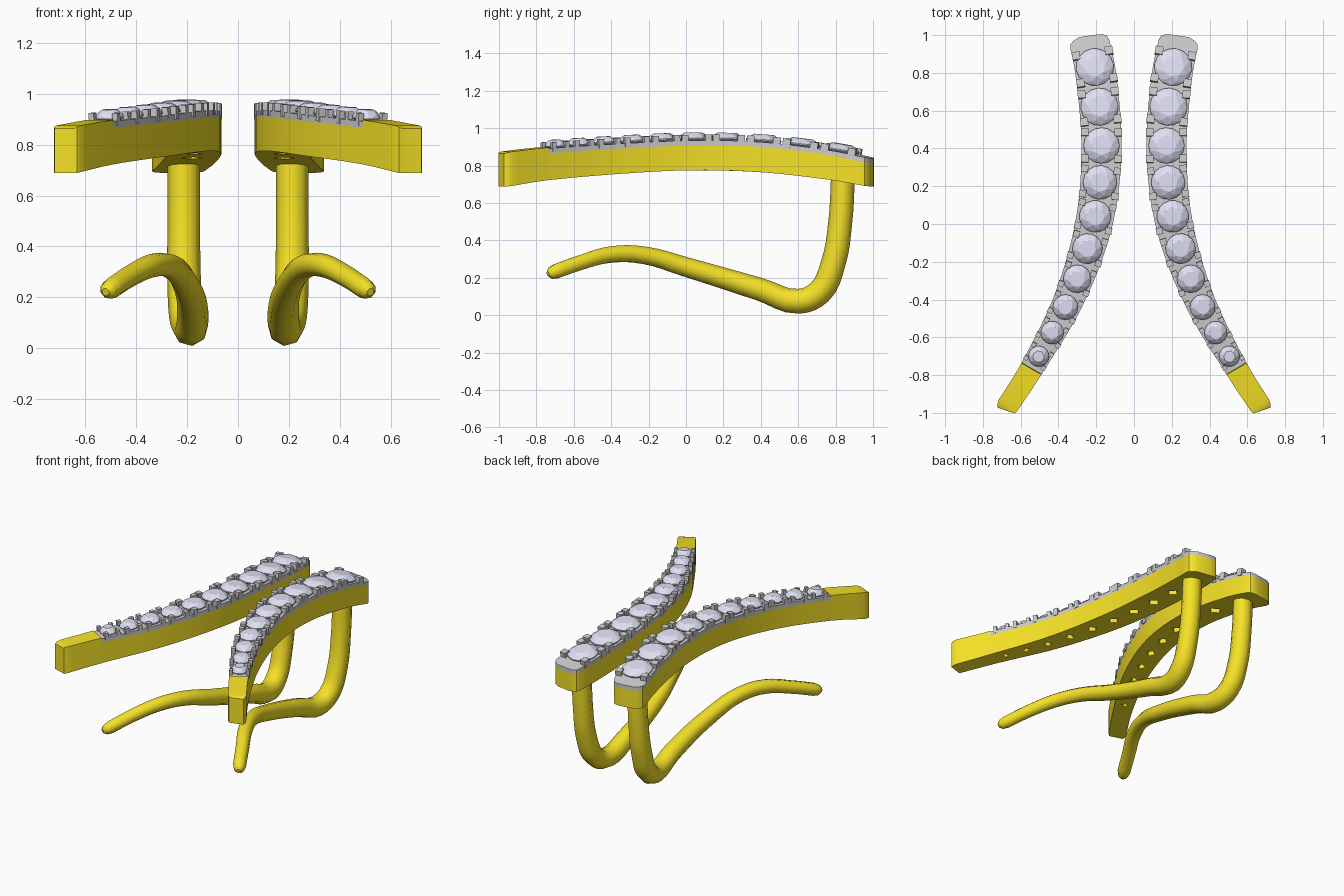
import bpy, bmesh, math
from mathutils import Vector, Matrix

if "Cube" in bpy.data.objects:
    bpy.data.objects.remove(bpy.data.objects["Cube"])

# Stations along one bar: y, centre x, half width, top z, bottom z
BAR = [(-.985, .683, .057, .872, .688), (-.77, .545, .061, .897, .722), (-.4, .345, .08, .922, .755),
       (0, .213, .098, .940, .775), (.4, .172, .106, .932, .765), (.8, .203, .107, .885, .722),
       (1.0, .245, .105, .845, .688)]
# Stones: y, radius
STONES = [(.83, .1), (.62, .1), (.415, .095), (.22, .09), (.04, .085),
          (-.13, .08), (-.29, .074), (-.44, .067), (-.575, .061), (-.7, .055)]
PLATE = .032
TIP_Y = -.765


def material(name, rgb):
    m = bpy.data.materials.new(name)
    m.diffuse_color = (*rgb, 1)
    m.use_nodes = True
    m.node_tree.nodes["Principled BSDF"].inputs["Base Color"].default_value = m.diffuse_color
    return m


GOLD = material("gold", (.92, .76, .02))
GEM = material("gem", (.74, .74, .9))
SILVER = material("silver", (.62, .62, .62))


def bar_at(y):
    """Smooth (x, half width, top, bottom) at y."""
    i = max(j for j in range(len(BAR) - 1) if BAR[j][0] <= y or j == 0)
    a, b = BAR[i], BAR[i + 1]
    p, n = BAR[max(i - 1, 0)], BAR[min(i + 2, len(BAR) - 1)]
    d = b[0] - a[0]
    t = (y - a[0]) / d
    out = []
    for k in range(1, 5):
        ma = (b[k] - p[k]) / (b[0] - p[0]) * d
        mb = (n[k] - a[k]) / (n[0] - a[0]) * d
        out.append((2*t**3 - 3*t*t + 1) * a[k] + (t**3 - 2*t*t + t) * ma
                   + (3*t*t - 2*t**3) * b[k] + (t**3 - t*t) * mb)
    return out


def frame(y):
    """Matrix on the bar top: x across, y along, z out."""
    e = .01
    a, b = bar_at(max(y - e, -.985)), bar_at(min(y + e, 1))
    along = Vector((b[0] - a[0], 2 * e, b[2] - a[2])).normalized()
    across = Vector((along.y, -along.x, 0)).normalized()
    c = bar_at(y)
    m = Matrix((across, along, across.cross(along))).transposed().to_4x4()
    m.translation = (c[0], y, c[2])
    return m


def finish(bm, name, mat, smooth=None):
    bmesh.ops.recalc_face_normals(bm, faces=bm.faces)
    me = bpy.data.meshes.new(name)
    bm.to_mesh(me)
    bm.free()
    ob = bpy.data.objects.new(name, me)
    bpy.context.collection.objects.link(ob)
    me.materials.append(mat)
    if smooth:
        soften(ob, smooth)
    return ob


def soften(ob, angle):
    me = ob.data
    me.polygons.foreach_set("use_smooth", [True] * len(me.polygons))
    me.set_sharp_from_angle(angle=math.radians(angle))


def mirror(ob):
    ob.modifiers.new("pair", 'MIRROR').use_mirror_merge = False


def skin(bm, rings):
    """Join equal rings into a closed tube with end caps."""
    vs = [[bm.verts.new(p) for p in r] for r in rings]
    n = len(vs[0])
    for a, b in zip(vs, vs[1:]):
        for i in range(n):
            bm.faces.new((a[i], a[(i + 1) % n], b[(i + 1) % n], b[i]))
    bm.faces.new(vs[0])
    bm.faces.new(vs[-1])


def section(y, low, high, k=1):
    x, hw, _, _ = bar_at(y)
    side = frame(y).to_3x3().col[0] * hw * k
    c = Vector((x, y, 0))
    return [c - side + Vector((0, 0, low)), c + side + Vector((0, 0, low)),
            c + side + Vector((0, 0, high)), c - side + Vector((0, 0, high))]


# Station list with rounded plan at both ends
body_ys = [(-.985, .72), (-.978, .9), (-.96, 1)] + [(-.92, 1), (-.84, 1), (TIP_Y - .002, 1), (TIP_Y, 1)]
plate_ys = [(TIP_Y + i * (.955 - TIP_Y) / 26, 1) for i in range(27)]
plate_ys += [(.975, .93), (.988, .75), (.996, .45)]

# Gold bar, stepped down behind the tip to seat the setting
bm = bmesh.new()
rings = []
for y, k in body_ys + plate_ys[1:]:
    _, _, top, low = bar_at(y)
    rings.append(section(y, low, top - (PLATE if y >= TIP_Y else (1 - k) * .03), k))
skin(bm, rings)
bar = finish(bm, "gold_bar", GOLD)

# Small openings under the stones
bm = bmesh.new()
for y, r in STONES[1:]:
    bmesh.ops.create_cone(bm, cap_ends=True, segments=4, radius1=r * .4, radius2=r * .4, depth=.4,
                          matrix=frame(y) @ Matrix.Translation((0, 0, -.15)))
cutter = finish(bm, "opening_cutter", GOLD)
cutter.hide_render = True
mod = bar.modifiers.new("openings", 'BOOLEAN')
mod.operation, mod.solver, mod.object = 'DIFFERENCE', 'EXACT', cutter
bpy.context.view_layer.objects.active = bar
bpy.ops.object.modifier_apply(modifier="openings")
bpy.data.objects.remove(cutter)
soften(bar, 30)
mirror(bar)

# Grey setting plate
bm = bmesh.new()
skin(bm, [section(y, bar_at(y)[2] - PLATE, bar_at(y)[2] - .006, k) for y, k in plate_ys])
mirror(finish(bm, "setting_plate", SILVER, 30))

# Four square prongs round each stone
bm = bmesh.new()
for y, r in STONES:
    hw = bar_at(y)[1]
    s = r * .42
    for sx in (-1, 1):
        for sy in (-1, 1):
            m = frame(y) @ Matrix.Translation((sx * (hw - s * .45), sy * r * .74, 0))
            bmesh.ops.create_cube(bm, size=1, matrix=m @ Matrix.Diagonal((s, s, .05, 1)))
mirror(finish(bm, "prongs", SILVER))

# Faceted round stones: table, crown, girdle, pavilion
bm = bmesh.new()
for y, r in STONES:
    m = frame(y)
    def ring(n, rad, z, turn=0):
        return [bm.verts.new(m @ Vector((rad * math.cos(2 * math.pi * (i + turn) / n),
                                         rad * math.sin(2 * math.pi * (i + turn) / n), z))) for i in range(n)]
    table = ring(8, r * .56, .036)
    mid = ring(8, r * .82, .024, .5)
    girdle = ring(16, r, .008)
    low = ring(16, r, .002)
    tip = bm.verts.new(m @ Vector((0, 0, -r * .85)))
    bm.faces.new(table)
    for i in range(8):
        j = (i + 1) % 8
        g = [girdle[(2 * i + k) % 16] for k in range(3)]
        bm.faces.new((table[i], mid[i], table[j]))
        bm.faces.new((mid[i], g[0], g[1]))
        bm.faces.new((mid[i], g[1], g[2]))
        bm.faces.new((table[j], mid[i], g[2], mid[j]))
    for i in range(16):
        j = (i + 1) % 16
        bm.faces.new((girdle[i], low[i], low[j], girdle[j]))
        bm.faces.new((low[i], tip, low[j]))
mirror(finish(bm, "stones", GEM))

# Bent wire that hooks behind the ear: x, y, z, radius
WIRE = [(.213, .84, .76, .064), (.213, .825, .5, .064), (.212, .785, .27, .066), (.203, .715, .125, .068),
        (.188, .6, .075, .067), (.178, .4, .137, .062), (.208, 0, .258, .053), (.262, -.22, .32, .048),
        (.335, -.4, .325, .046), (.425, -.56, .283, .043), (.495, -.69, .237, .042),
        (.512, -.72, .226, .034), (.521, -.737, .22, .016)]
cu = bpy.data.curves.new("ear_wire", 'CURVE')
cu.dimensions = '3D'
cu.bevel_depth = 1
cu.bevel_resolution = 2
cu.resolution_u = 4
cu.use_fill_caps = True
sp = cu.splines.new('BEZIER')
sp.bezier_points.add(len(WIRE) - 1)
for bp, (x, y, z, r) in zip(sp.bezier_points, WIRE):
    bp.co = (x, y, z)
    bp.radius = r
    bp.handle_left_type = bp.handle_right_type = 'AUTO'
cu.materials.append(GOLD)
wire = bpy.data.objects.new("ear_wire", cu)
bpy.context.collection.objects.link(wire)
mirror(wire)
